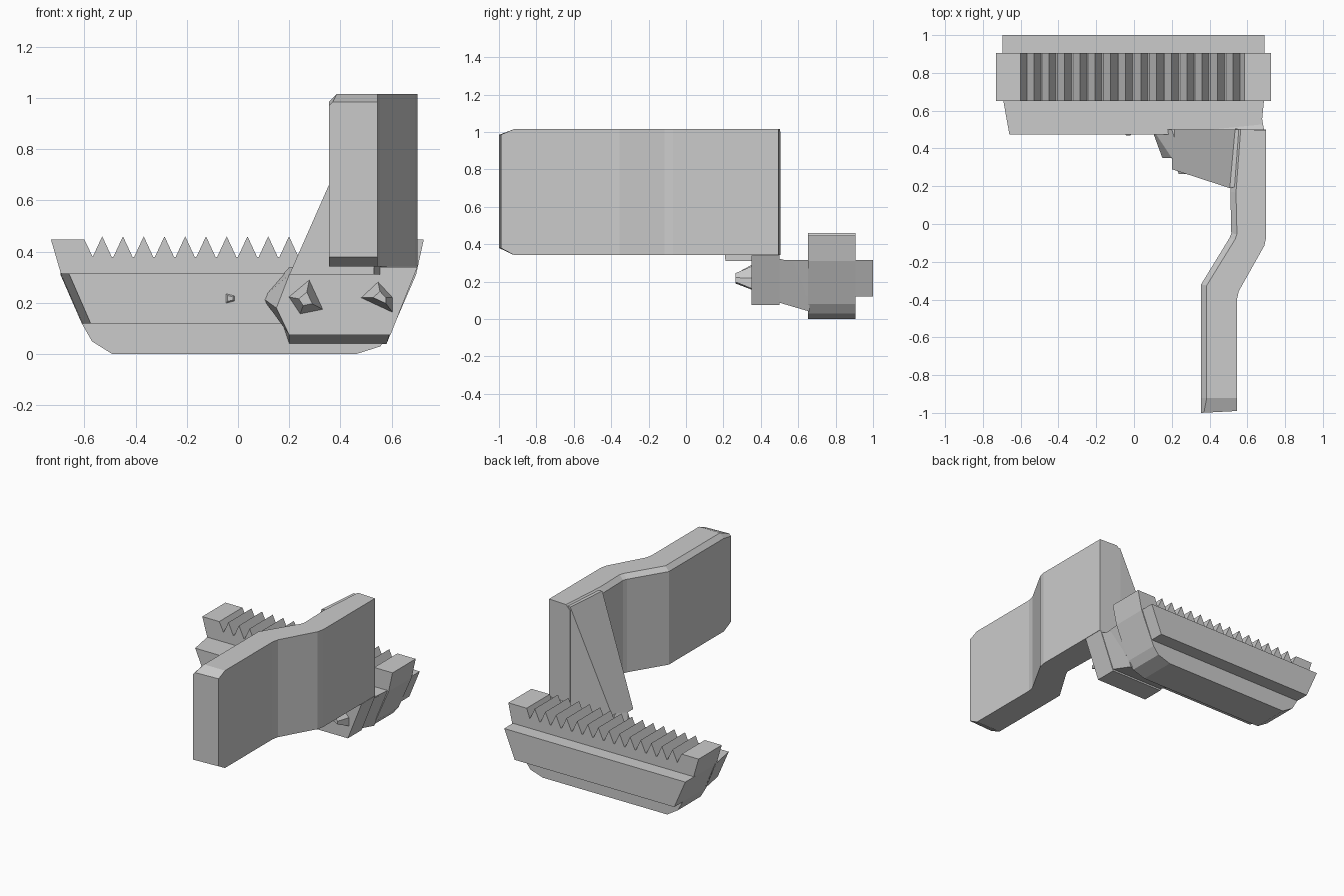
import bpy, bmesh


def loft(name, rings):
    """Skin a closed solid through rings of equal point count."""
    bm = bmesh.new()
    rows = [[bm.verts.new(p) for p in ring] for ring in rings]
    n = len(rows[0])
    for a, b in zip(rows, rows[1:]):
        for i in range(n):
            bm.faces.new((a[i], a[(i + 1) % n], b[(i + 1) % n], b[i]))
    bm.faces.new(rows[0][::-1])
    bm.faces.new(rows[-1])
    bmesh.ops.recalc_face_normals(bm, faces=bm.faces)
    mesh = bpy.data.meshes.new(name)
    bm.to_mesh(mesh)
    bm.free()
    ob = bpy.data.objects.new(name, mesh)
    bpy.context.collection.objects.link(ob)
    return ob


def at_y(profile, y):
    return [(x, y, z) for x, z in profile]


# Toothed rack: boat-shaped outline with a row of teeth along the top
rack = [(0.585, 0.447), (0.725, 0.447), (0.695, 0.31), (0.595, 0.08), (0.555, 0.03),
        (0.46, 0), (-0.49, 0), (-0.57, 0.05), (-0.61, 0.12), (-0.69, 0.31),
        (-0.73, 0.447), (-0.60, 0.447)]
for i in range(14):
    x = -0.53 + i * 0.081
    rack += [(x - 0.037, 0.38), (x, 0.46), (x + 0.037, 0.38)]
loft("toothed_rack", [at_y(rack, 0.652), at_y(rack, 0.905)])

# Rails along the back and the front of the rack
rail = [(-0.695, 0.315), (0.69, 0.315), (0.61, 0.12), (-0.61, 0.12)]
loft("rear_rail", [at_y(rail, 0.89), at_y(rail, 1.0)])
front = [(-0.66, 0.315), (0.67, 0.315), (0.60, 0.12), (-0.575, 0.12)]
loft("front_rail", [at_y(front, 0.475), at_y(rail, 0.67)])

# Block joining the lever to the rack, faceted to a point on its left
block = [(0.20, 0.31), (0.25, 0.34), (0.70, 0.34), (0.595, 0.075), (0.20, 0.075), (0.15, 0.18)]
block_back = [(0.10, 0.225), (0.20, 0.34), (0.70, 0.34), (0.595, 0.075), (0.20, 0.075), (0.095, 0.22)]
loft("lever_block", [at_y(block, 0.35), at_y(block_back, 0.50)])

# Tapered web from the block back to the lower edge of the rack
web_front = [(0.12, 0.31), (0.69, 0.325), (0.595, 0.09), (0.20, 0.09)]
web_back = [(0.12, 0.28), (0.66, 0.28), (0.58, 0.04), (0.20, 0.04)]
loft("block_web", [at_y(web_front, 0.49), at_y(web_back, 0.66)])

# Slanted brace from the block up to the top of the lever
loft("lever_brace", [
    [(0.20, 0.50, 0.31), (0.58, 0.50, 0.31), (0.58, 0.50, 1.005), (0.535, 0.50, 1.005)],
    [(0.20, 0.29, 0.31), (0.53, 0.21, 0.31), (0.55, 0.20, 1.005), (0.507, 0.19, 1.005)]])


# Cranked lever: chamfered section swept along its bend
def lever_section(xl, yl, xr, yr, lo=0.342, hi=1.015, cut=0.03):
    t = cut / (xr - xl)
    return [(xl, yl, lo), (xr, yr, lo), (xr, yr, hi),
            (xl + cut, yl + (yr - yl) * t, hi), (xl, yl, hi - cut)]


loft("lever", [
    lever_section(0.535, 0.505, 0.70, 0.495),
    lever_section(0.51, 0.17, 0.70, 0.15),
    lever_section(0.515, -0.05, 0.70, -0.07),
    lever_section(0.505, -0.075, 0.69, -0.115),
    lever_section(0.355, -0.32, 0.555, -0.355),
    lever_section(0.355, -0.34, 0.545, -0.40),
    lever_section(0.355, -0.92, 0.545, -0.92),
    lever_section(0.355, -1.0, 0.545, -0.99, 0.38, 0.985, 0.015)])

# Small four-sided studs on the front of the block and the rail
studs = [("left_stud", [(0.19, 0.225), (0.28, 0.30), (0.34, 0.17), (0.24, 0.15)], 0.37, 0.265),
         ("right_stud", [(0.47, 0.22), (0.545, 0.29), (0.61, 0.22), (0.61, 0.155)], 0.37, 0.265),
         ("small_stud", [(-0.06, 0.25), (0.0, 0.235), (0.0, 0.20), (-0.06, 0.185)], 0.49, 0.468)]
for name, quad, y_back, y_front in studs:
    cx = sum(p[0] for p in quad) / 4
    cz = sum(p[1] for p in quad) / 4
    tip = [(cx + (x - cx) * 0.35, cz + (z - cz) * 0.35) for x, z in quad]
    loft(name, [at_y(quad, y_back), at_y(tip, y_front)])
